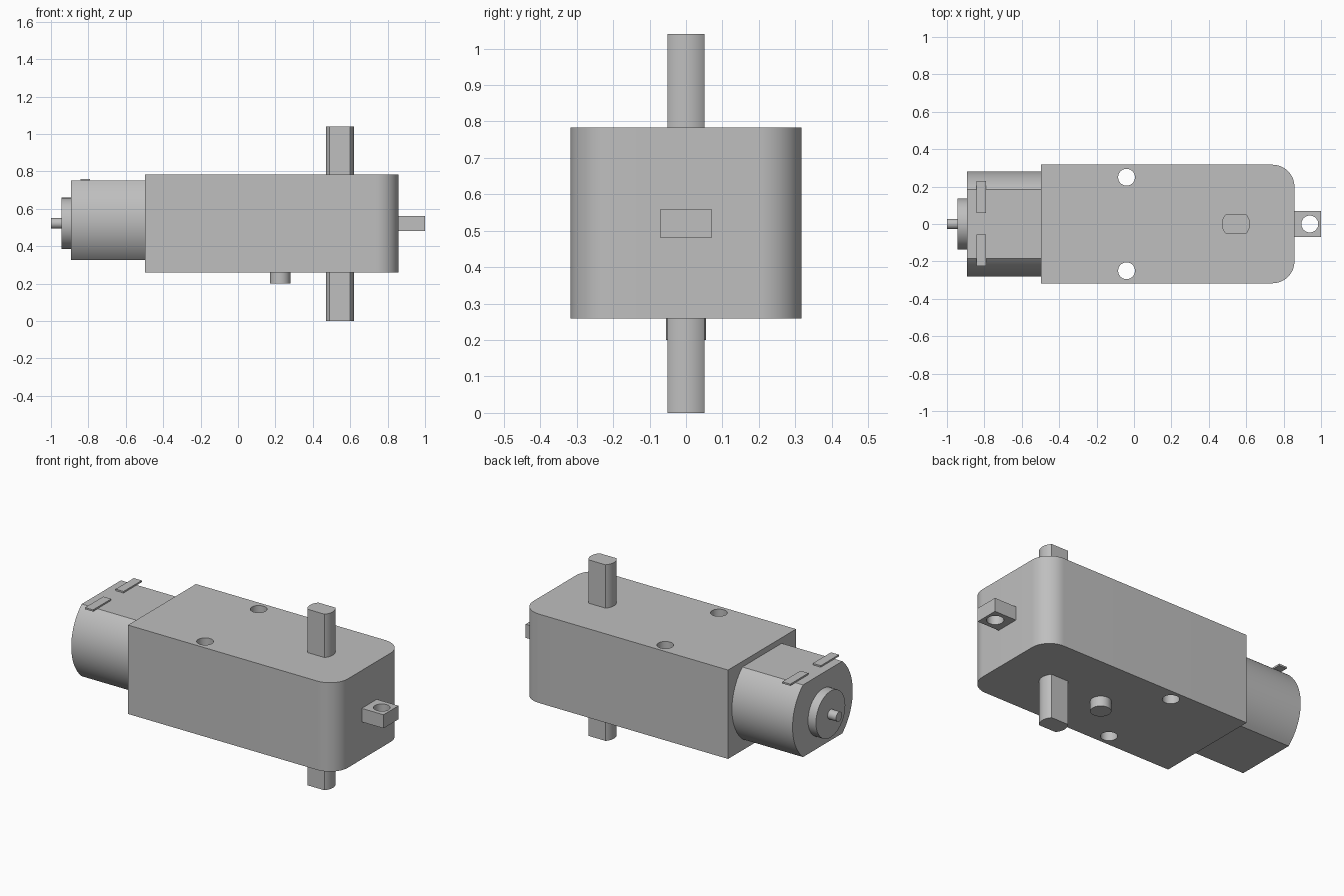
import bpy
import bmesh
from math import sin, cos, pi, asin, radians
from mathutils import Vector

cube = bpy.data.objects.get("Cube")
if cube:
    bpy.data.objects.remove(cube, do_unlink=True)

grey = bpy.data.materials.new("plain grey")
grey.use_nodes = True
GREY = (0.52, 0.52, 0.52, 1)
grey.diffuse_color = GREY
grey.node_tree.nodes["Principled BSDF"].inputs["Base Color"].default_value = GREY


def arc(cx, cy, r, start, end, steps):
    return [(cx + r * cos(start + (end - start) * i / steps),
             cy + r * sin(start + (end - start) * i / steps)) for i in range(steps + 1)]


def circle(cx, cy, r, steps=48):
    return arc(cx, cy, r, 0, 2 * pi, steps)[:-1]


def flatted(cx, cy, r, half):
    """Circle cut by two flats at cy +/- half."""
    a = asin(half / r)
    return arc(cx, cy, r, -a, a, 24) + arc(cx, cy, r, pi - a, pi + a, 24)


def rect(x0, x1, y0, y1):
    return [(x0, y0), (x1, y0), (x1, y1), (x0, y1)]


def prism(name, outline, low, high, axis="z"):
    """Extrude an outline (xy along z, or yz along x)."""
    def place(p, h):
        return (p[0], p[1], h) if axis == "z" else (h, p[0], p[1])
    bm = bmesh.new()
    base = bm.faces.new([bm.verts.new(place(p, low)) for p in outline])
    res = bmesh.ops.extrude_face_region(bm, geom=[base])
    top = [v for v in res["geom"] if isinstance(v, bmesh.types.BMVert)]
    bmesh.ops.translate(bm, verts=top, vec=Vector(place((0, 0), high - low)))
    bmesh.ops.recalc_face_normals(bm, faces=bm.faces)
    mesh = bpy.data.meshes.new(name)
    bm.to_mesh(mesh)
    bm.free()
    mesh.materials.append(grey)
    obj = bpy.data.objects.new(name, mesh)
    bpy.context.collection.objects.link(obj)
    return obj


def activate(obj):
    bpy.ops.object.select_all(action="DESELECT")
    obj.select_set(True)
    bpy.context.view_layer.objects.active = obj


def drill(obj, x, y, r):
    """Cut a vertical through hole."""
    cutter = prism("hole_cutter", circle(x, y, r), -1, 2)
    cutter.hide_render = True
    mod = obj.modifiers.new("hole", "BOOLEAN")
    mod.operation = "DIFFERENCE"
    mod.solver = "EXACT"
    mod.object = cutter
    activate(obj)
    bpy.ops.object.modifier_apply(modifier=mod.name)
    bpy.data.objects.remove(cutter, do_unlink=True)


parts = []
MID = 0.522

# Gearbox housing, rounded at the output end, with two screw holes
x0, x1, w, r = -0.497, 0.858, 0.317, 0.118
outline = [(x0, w), (x0, -w)]
outline += arc(x1 - r, -w + r, r, -pi / 2, 0, 16) + arc(x1 - r, w - r, r, 0, pi / 2, 16)
housing = prism("gearbox_housing", outline, 0.259, 0.784)
for side in (-1, 1):
    drill(housing, -0.04, side * 0.25, 0.045)
parts.append(housing)

# Mounting tab with its hole
tab = prism("mounting_tab", rect(x1 - 0.002, 1.0, -0.07, 0.07), 0.48, 0.56)
drill(tab, 0.94, 0, 0.045)
parts.append(tab)

# Output shaft ends with two flats, and the locating peg below
for name, low, high in (("upper_output_shaft", 0.78, 1.04), ("lower_output_shaft", 0, 0.262)):
    parts.append(prism(name, flatted(0.545, 0, 0.075, 0.051), low, high))
parts.append(prism("locating_peg", circle(0.225, 0, 0.055), 0.2, 0.262))

# Motor can with flat top and bottom, rear boss and shaft tip
parts.append(prism("motor_can", flatted(0, 0.538, 0.281, 0.213), -0.893, x0 + 0.002, "x"))
parts.append(prism("rear_boss", circle(0, MID, 0.137), -0.945, -0.891, "x"))
parts.append(prism("motor_shaft_tip", circle(0, MID, 0.028), -1.0, -0.943, "x"))

# Terminal strips on top of the can
for name, y0, y1 in (("back_terminal", 0.06, 0.23), ("front_terminal", -0.225, -0.055)):
    parts.append(prism(name, rect(-0.842, -0.79, y0, y1), 0.75, 0.76))

for obj in parts:
    activate(obj)
    bpy.ops.object.shade_smooth_by_angle(angle=radians(30))
